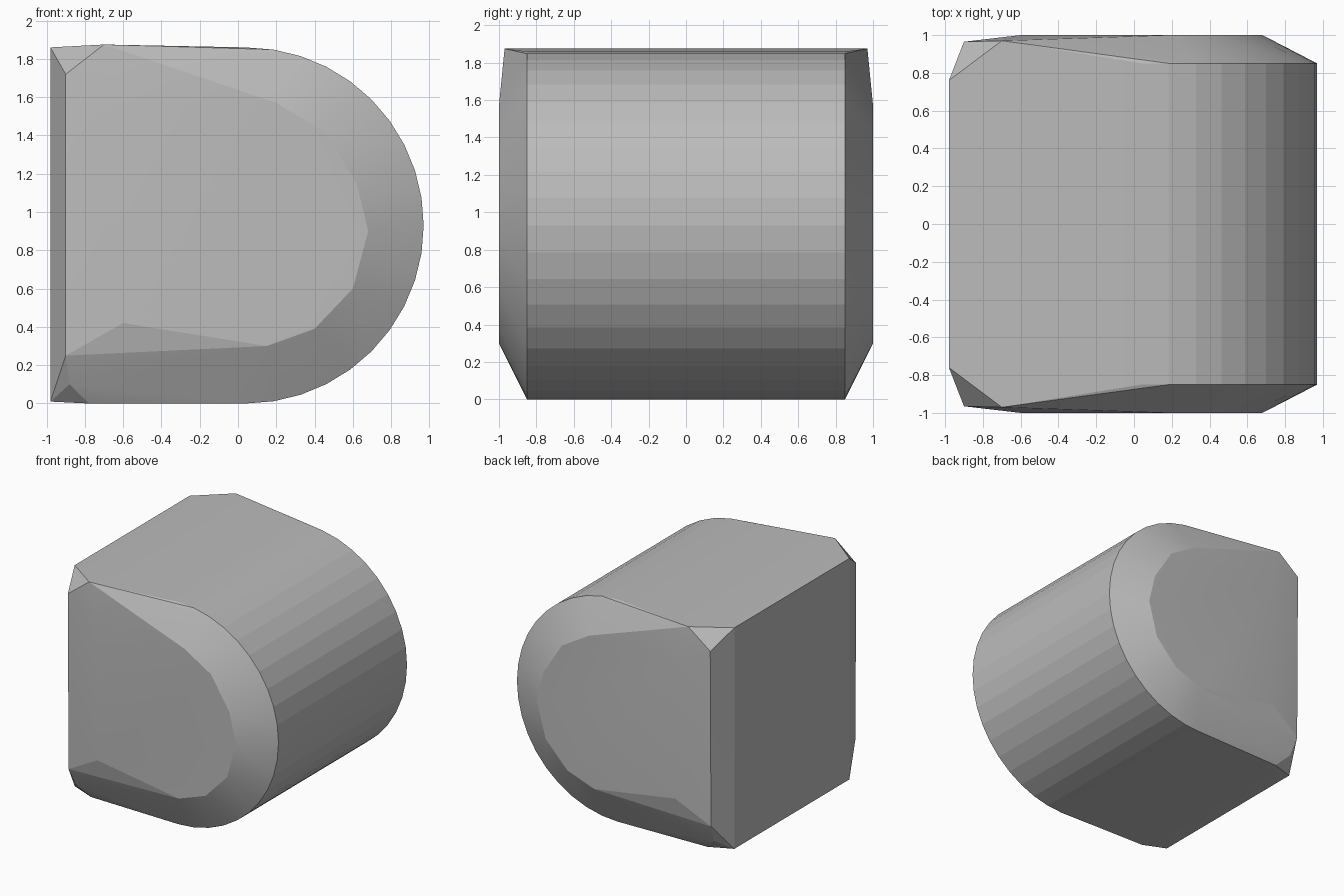
import bpy, bmesh, math

cube = bpy.data.objects.get("Cube")
if cube:
    bpy.data.objects.remove(cube, do_unlink=True)

# Plain grey
grey = bpy.data.materials.new("plain grey")
grey.use_nodes = True
colour = (0.5, 0.5, 0.5, 1)
grey.diffuse_color = colour
grey.node_tree.nodes["Principled BSDF"].inputs["Base Color"].default_value = colour

R, CX, STEPS = 0.93, 0.04, 20

# Rounded rim on the +x side, as (x, depth, z)
points = []
for i in range(STEPS + 1):
    a = math.pi * (i / STEPS - 0.5)
    points.append((CX + R * math.cos(a), 0.85, R + R * math.sin(a)))

# Chamfered corners of the flat side
points += [(-0.98, 0.76, 1.86), (-0.70, 0.97, 1.875), (-0.90, 0.965, 1.72),
           (-0.98, 0.76, 0.01), (-0.78, 0.83, 0.0), (-0.88, 0.89, 0.10),
           (-0.90, 0.955, 0.25)]

# Outline of the raised end plateau
plateau = [(-0.6, 1.55), (0.2, 1.57), (0.45, 1.42), (0.62, 1.15), (0.68, 0.9),
           (0.6, 0.6), (0.4, 0.39), (0.15, 0.3), (-0.6, 0.42)]
points += [(x, 1.0, z) for x, z in plateau]

# Body: skin over both mirrored ends
bm = bmesh.new()
for side in (-1, 1):
    for x, y, z in points:
        bm.verts.new((x, side * y, z))
hull = bmesh.ops.convex_hull(bm, input=bm.verts[:])
loose = {g for g in hull["geom_interior"] + hull["geom_unused"]
         if isinstance(g, bmesh.types.BMVert) and not g.link_faces}
bmesh.ops.delete(bm, geom=list(loose), context="VERTS")
bmesh.ops.dissolve_limit(bm, angle_limit=math.radians(0.5),
                         verts=bm.verts[:], edges=bm.edges[:])
bmesh.ops.recalc_face_normals(bm, faces=bm.faces[:])
mesh = bpy.data.meshes.new("rounded_body")
bm.to_mesh(mesh)
bm.free()
mesh.materials.append(grey)
body = bpy.data.objects.new("rounded_body", mesh)
bpy.context.collection.objects.link(body)

# Keep the curved side facetted, blend the shallow end slopes
bpy.ops.object.select_all(action="DESELECT")
body.select_set(True)
bpy.context.view_layer.objects.active = body
bpy.ops.object.shade_smooth_by_angle(angle=math.radians(8.5))
